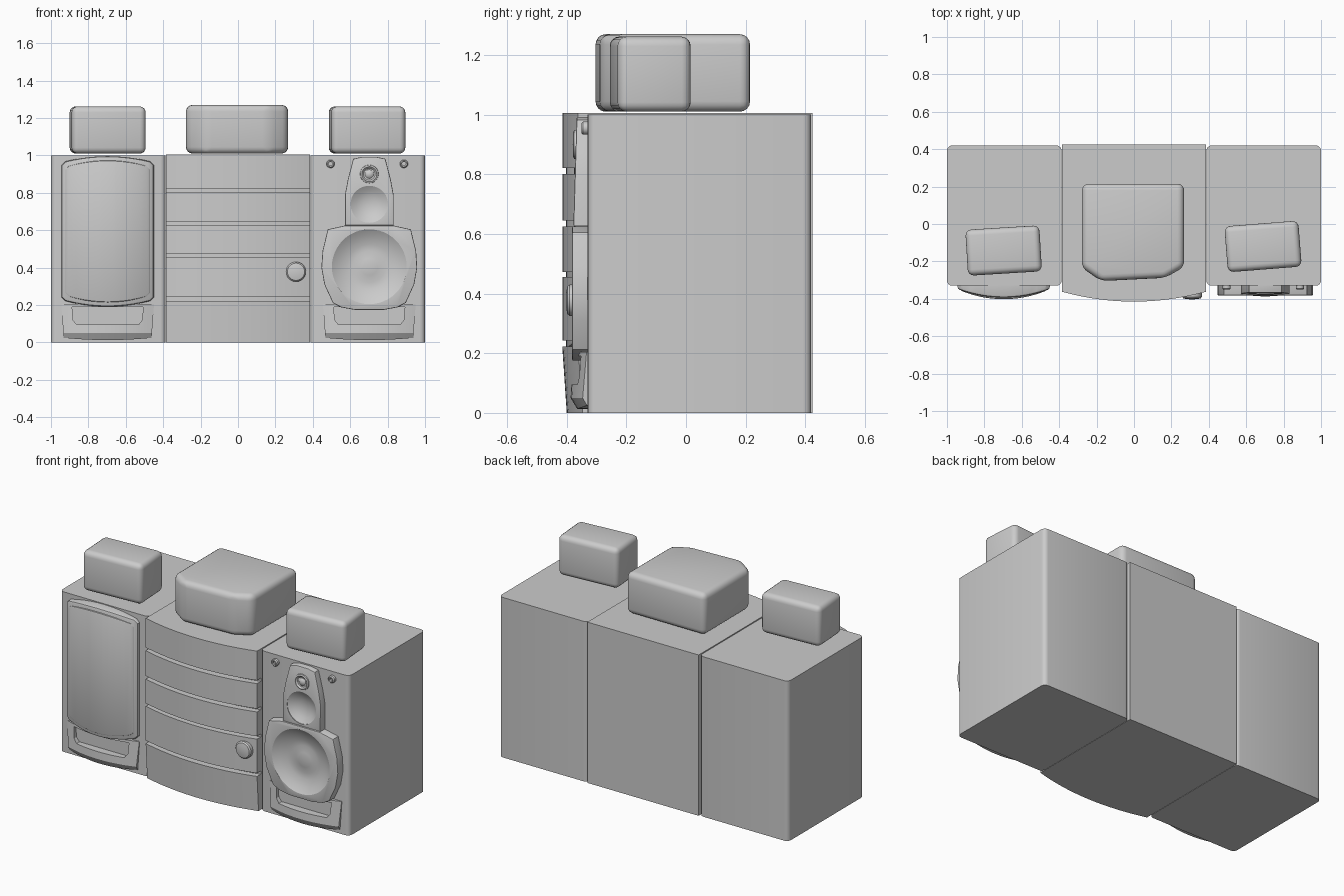
import bpy, bmesh, math
from mathutils import Vector, Matrix

if "Cube" in bpy.data.objects:
    bpy.data.objects.remove(bpy.data.objects["Cube"])

grey = bpy.data.materials.new("light grey")
grey.use_nodes = True
grey.diffuse_color = (0.6, 0.6, 0.6, 1)
grey.node_tree.nodes["Principled BSDF"].inputs["Base Color"].default_value = (0.6, 0.6, 0.6, 1)


def finish(name, bm):
    """Turn a bmesh into a smooth-by-angle object."""
    bmesh.ops.recalc_face_normals(bm, faces=bm.faces)
    mesh = bpy.data.meshes.new(name)
    bm.to_mesh(mesh)
    bm.free()
    mesh.materials.append(grey)
    obj = bpy.data.objects.new(name, mesh)
    bpy.context.collection.objects.link(obj)
    smooth(obj)
    return obj


def smooth(obj):
    bpy.ops.object.select_all(action='DESELECT')
    obj.select_set(True)
    bpy.context.view_layer.objects.active = obj
    bpy.ops.object.shade_smooth_by_angle(angle=math.radians(32))


def block(name, outline, z0, z1, radius, all_edges=False, turn=0.0, centre=(0, 0)):
    """Upright prism from a plan outline, with rounded edges."""
    bm = bmesh.new()
    base = bm.faces.new([bm.verts.new((x, y, z0)) for x, y in outline])
    top = bmesh.ops.extrude_face_region(bm, geom=[base], use_keep_orig=True)["geom"]
    for v in top:
        if isinstance(v, bmesh.types.BMVert):
            v.co.z = z1
    bmesh.ops.recalc_face_normals(bm, faces=bm.faces)
    edges = [e for e in bm.edges
             if all_edges or abs(e.verts[0].co.z - e.verts[1].co.z) > 0.01]
    bmesh.ops.bevel(bm, geom=edges, offset=radius, segments=4, profile=0.5, affect='EDGES')
    bm.transform(Matrix.Translation((*centre, 0)) @ Matrix.Rotation(math.radians(turn), 4, 'Z'))
    return finish(name, bm)


def plate(name, outline, back, front, slices=(), levels=(), bevel=0.0):
    """Plate from a front outline; front(x, z) gives the depth of its face."""
    bm = bmesh.new()
    bm.faces.new([bm.verts.new((x, back, z)) for x, z in outline])
    cuts = [((x, 0, 0), (1, 0, 0)) for x in slices] + [((0, 0, z), (0, 0, 1)) for z in levels]
    for co, no in cuts:
        bmesh.ops.bisect_plane(bm, geom=bm.verts[:] + bm.edges[:] + bm.faces[:],
                               plane_co=co, plane_no=no, dist=1e-5)
    new = bmesh.ops.extrude_face_region(bm, geom=bm.faces[:], use_keep_orig=True)["geom"]
    face_verts = {v for v in new if isinstance(v, bmesh.types.BMVert)}
    for v in face_verts:
        v.co.y = front(v.co.x, v.co.z)
    bmesh.ops.recalc_face_normals(bm, faces=bm.faces)
    if bevel:
        rim = [e for e in bm.edges if all(v in face_verts for v in e.verts)
               and e.calc_face_angle(0) > 0.8]
        bmesh.ops.bevel(bm, geom=rim, offset=bevel, segments=2, profile=0.5, affect='EDGES')
    return finish(name, bm)


def lathe(name, x, z, y, profile, steps=40):
    """Turned part facing the front; profile is (radius, height out of the face)."""
    bm = bmesh.new()
    verts = [bm.verts.new((r, -h, 0)) for r, h in profile]
    edges = [bm.edges.new(p) for p in zip(verts, verts[1:])]
    bmesh.ops.spin(bm, geom=verts + edges, cent=(0, 0, 0), axis=(0, 1, 0),
                   angle=math.tau, steps=steps)
    bmesh.ops.remove_doubles(bm, verts=bm.verts, dist=1e-4)
    bm.transform(Matrix.Translation((x, y, z)))
    return finish(name, bm)


def carve(obj, cutter):
    mod = obj.modifiers.new("cut", 'BOOLEAN')
    mod.object, mod.solver, mod.operation = cutter, 'EXACT', 'DIFFERENCE'
    bpy.ops.object.select_all(action='DESELECT')
    bpy.context.view_layer.objects.active = obj
    obj.select_set(True)
    bpy.ops.object.modifier_apply(modifier=mod.name)
    bpy.data.objects.remove(cutter)
    smooth(obj)


def span(a, b, n):
    return [a + (b - a) * i / n for i in range(n + 1)]


def arch(cx, half, z, rise, n=10):
    """Shallow arch of points running from left to right."""
    return [(cx + half * t, z + rise * (1 - t * t)) for t in span(-1, 1, n)]


def bulge(cx, half, edge, depth):
    return lambda x, z: edge - depth * (1 - ((x - cx) / half) ** 2)


def rect(x0, x1, y0, y1):
    return [(x0, y0), (x1, y0), (x1, y1), (x0, y1)]


# Speaker cabinets
FACE = -0.33
block("right_cabinet", rect(-1, -0.387, FACE, 0.42), 0, 1.0, 0.028)
block("left_cabinet", rect(0.387, 1, FACE, 0.42), 0, 1.0, 0.028)

# Central unit: recessed core and five bowed front panels
HALF = 0.385
slices = span(-HALF, HALF, 16)[1:-1]
plate("centre_core", rect(-HALF, HALF, 0, 1.005), 0.425, bulge(0, HALF, -0.325, 0.05), slices)
bow = bulge(0, HALF, -0.362, 0.053)
for i, (low, high) in enumerate([(0, 0.222), (0.242, 0.455), (0.473, 0.625),
                                 (0.645, 0.802), (0.822, 1.005)]):
    tilt = 0.015 if i == 0 else 0.0
    plate(f"front_panel_{i + 1}", rect(-HALF, HALF, low, high), -0.3,
          lambda x, z: bow(x, z) + tilt * (1 - z / 0.222), slices)
lathe("volume_knob", 0.31, 0.378, -0.37,
      [(0, 0), (0.053, 0), (0.053, 0.02), (0.046, 0.028), (0.025, 0.032), (0, 0.033)])

# Port trims below both speakers
for side, cx in (("right", -0.697), ("left", 0.702)):
    curve = bulge(cx, 0.25, -0.342, 0.045)
    outline = arch(cx, 0.235, 0.025, -0.012) + [(cx + 0.248, 0.205), (cx - 0.248, 0.205)]
    trim = plate(f"{side}_port_trim", outline, FACE + 0.01,
                 lambda x, z: curve(x, z) + max(0, 0.05 - z) * 0.6 + max(0, z - 0.05) * 0.06,
                 span(cx - 0.23, cx + 0.23, 12), (0.05,))
    slot = [(cx - 0.165, 0.095), (cx + 0.165, 0.095), (cx + 0.185, 0.12),
            (cx + 0.19, 0.19), (cx - 0.19, 0.19), (cx - 0.185, 0.12)]
    carve(trim, plate("slot_cutter", slot, -0.335, lambda x, z: -0.5))

# Grille covering the right speaker
GX = -0.697
cuts = span(GX - 0.22, GX + 0.22, 12)
for name, half, low, high, edge, bevel in (("grille_frame", 0.247, 0.222, 0.968, -0.348, 0.012),
                                           ("grille_cloth", 0.228, 0.245, 0.945, -0.357, 0.008)):
    corner = 0.02
    outline = (arch(GX, half - corner, low, -0.03) + [(GX + half, low + corner)]
               + [(GX + half, high - corner)] + arch(GX, half - corner, high, 0.028)[::-1]
               + [(GX - half, high - corner), (GX - half, low + corner)])
    plate(name, outline, FACE + 0.01, bulge(GX, half, edge, 0.045), cuts, bevel=bevel)

# Driver plates on the left speaker
DX = 0.702


def mirrored(points):
    """Closed outline from right-hand points running bottom to top."""
    return [(DX + x, z) for x, z in points] + [(DX - x, z) for x, z in reversed(points)]


woofer = plate("woofer_plate", mirrored([(0.08, 0.175), (0.15, 0.188), (0.195, 0.212),
                                         (0.24, 0.31), (0.256, 0.4), (0.25, 0.49),
                                         (0.222, 0.605), (0.13, 0.625)]),
               FACE + 0.01, lambda x, z: -0.382, bevel=0.005)
tower = plate("tweeter_plate", mirrored([(0.13, 0.626), (0.13, 0.79), (0.115, 0.87),
                                         (0.086, 0.982), (0.04, 0.992)]),
              FACE + 0.01, lambda x, z: -0.378 + (z - 0.62) * 0.03, bevel=0.005)

# Hollow speaker cones
carve(woofer, lathe("cone_cutter", DX, 0.405, -0.382,
                    [(0, -0.03), (0.045, -0.033), (0.085, -0.042), (0.12, -0.036),
                     (0.165, -0.022), (0.2, 0), (0.2, 0.03), (0, 0.03)], 48))
carve(tower, lathe("mid_cutter", DX, 0.74, -0.373,
                   [(0, -0.034), (0.035, -0.031), (0.07, -0.019), (0.1, 0),
                    (0.1, 0.03), (0, 0.03)]))

# Tweeter and grille sockets
lathe("tweeter", DX, 0.9, -0.365,
      [(0, 0), (0.05, 0), (0.048, 0.01), (0.04, 0.014), (0.03, 0.004),
       (0.024, 0.004), (0.015, 0.012), (0, 0.015)])
for side, x in (("inner", 0.495), ("outer", 0.887)):
    lathe(f"{side}_grille_socket", x, 0.955, FACE + 0.005,
          [(0, 0), (0.022, 0), (0.022, 0.02), (0.016, 0.026), (0.01, 0.024),
           (0.01, 0.012), (0, 0.012)], 20)

# Small satellite speakers and the larger centre speaker on top
for side, centre, turn in (("right", (-0.697, -0.142), 3.5), ("left", (0.69, -0.12), 4.5)):
    block(f"{side}_satellite", rect(-0.198, 0.198, -0.123, 0.123), 1.01, 1.262,
          0.032, True, turn, centre)
block("centre_satellite", [(-0.278, 0.215), (-0.278, -0.235), (-0.175, -0.305),
                           (0.165, -0.288), (0.268, -0.23), (0.268, 0.215)],
      1.01, 1.27, 0.035, True)
